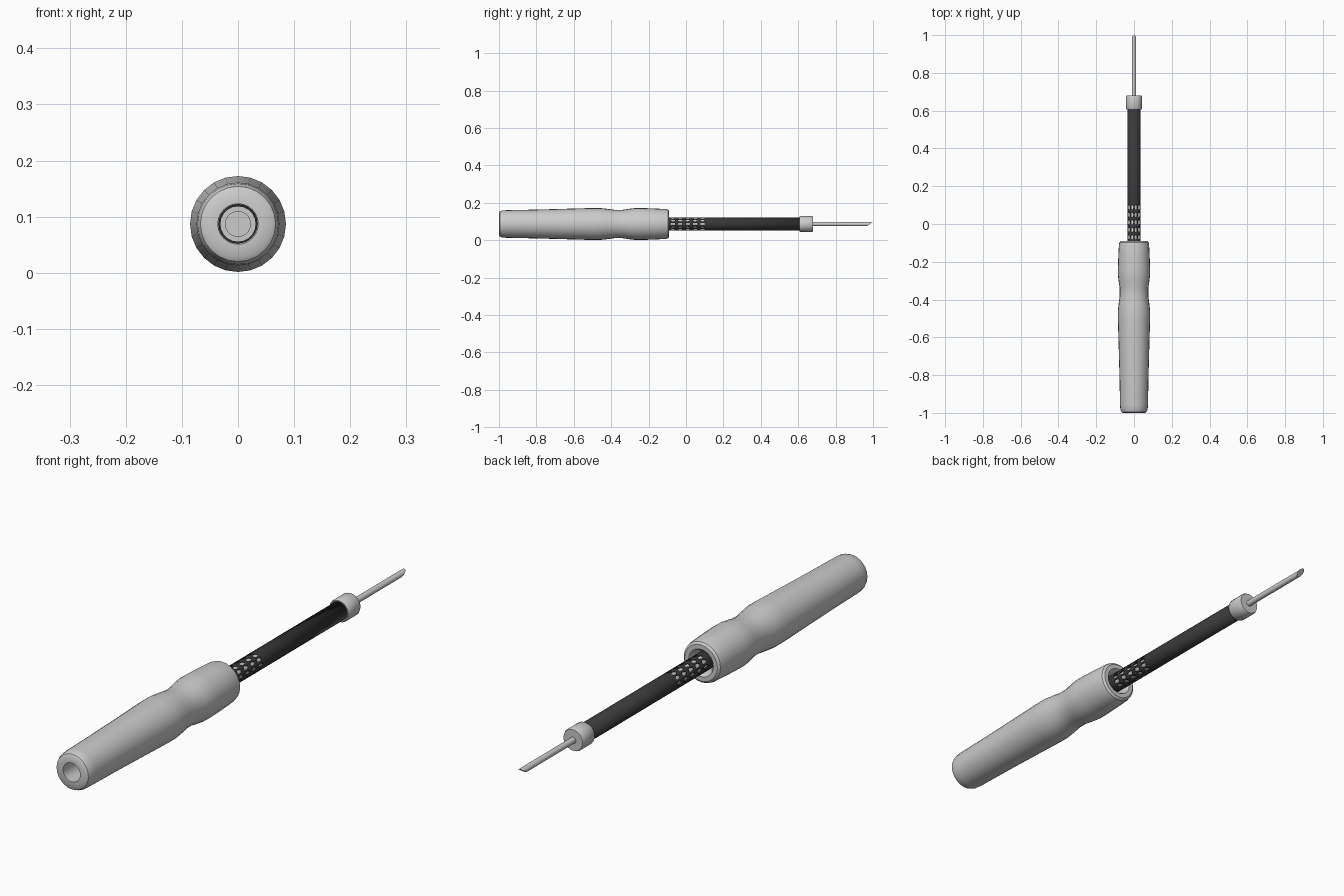
import bpy, bmesh, math

if "Cube" in bpy.data.objects:
    bpy.data.objects.remove(bpy.data.objects["Cube"])

CZ = 0.087   # height of the long axis


def finish(name, bm, mat=None, angle=35):
    bmesh.ops.remove_doubles(bm, verts=bm.verts, dist=1e-5)
    bmesh.ops.recalc_face_normals(bm, faces=bm.faces)
    me = bpy.data.meshes.new(name)
    bm.to_mesh(me)
    bm.free()
    ob = bpy.data.objects.new(name, me)
    bpy.context.collection.objects.link(ob)
    if mat:
        me.materials.append(mat)
    bpy.ops.object.select_all(action='DESELECT')
    bpy.context.view_layer.objects.active = ob
    ob.select_set(True)
    bpy.ops.object.shade_smooth_by_angle(angle=math.radians(angle))
    return ob


def on_axis(y, r, a):
    return (r * math.cos(a), y, CZ + r * math.sin(a))


def lathe(name, profile, n=24, closed=False, shear=None):
    """Revolve (y, radius) points about the long axis."""
    bm = bmesh.new()
    rings = [[bm.verts.new(on_axis(y, r, 2 * math.pi * i / n)) for i in range(n)]
             for y, r in profile]
    pairs = list(zip(rings, rings[1:]))
    if closed:
        pairs.append((rings[-1], rings[0]))
    for a, b in pairs:
        for i in range(n):
            j = (i + 1) % n
            bm.faces.new((a[i], a[j], b[j], b[i]))
    if not closed:
        bm.faces.new(rings[0])
        bm.faces.new(rings[-1])
    if shear:
        for v in rings[-1]:
            v.co.y += (v.co.z - CZ) * shear
    return finish(name, bm)


dark = bpy.data.materials.new("dark_metal")
dark.diffuse_color = (0.04, 0.04, 0.04, 1)
dark.use_nodes = True
dark.node_tree.nodes["Principled BSDF"].inputs["Base Color"].default_value = dark.diffuse_color

# Hollow handle with a waist for the fingers
lathe("handle", [
    (-1.0, 0.036), (-1.0, 0.059), (-0.995, 0.067), (-0.983, 0.072), (-0.96, 0.074),
    (-0.8, 0.077), (-0.62, 0.082), (-0.5, 0.0855), (-0.46, 0.0855), (-0.42, 0.081),
    (-0.38, 0.0755), (-0.34, 0.0755), (-0.305, 0.081), (-0.27, 0.0855), (-0.24, 0.0855),
    (-0.17, 0.083), (-0.11, 0.080), (-0.097, 0.077), (-0.09, 0.069), (-0.09, 0.052),
    (-0.098, 0.046), (-0.12, 0.037)], closed=True)

# Perforated sleeve: ring of cells with round holes, then a plain tube
N, ROWS, R = 10, 5, 0.0345
Y0, Y1 = -0.09, 0.108
STEP = (Y1 - Y0) / ROWS
EDGE = [(1, 0), (1, 1), (0, 1), (-1, 1), (-1, 0), (-1, -1), (0, -1), (1, -1)]
bm = bmesh.new()
for row in range(ROWS):
    for col in range(N):
        def point(u, v):
            return bm.verts.new(on_axis(Y0 + STEP * (row + 0.5 + u / 2), R,
                                        2 * math.pi / N * (col + v / 2)))
        outer = [point(u, v) for u, v in EDGE]
        inner = [point(0.68 * math.cos(k * math.pi / 4), 0.72 * math.sin(k * math.pi / 4))
                 for k in range(8)]
        for k in range(8):
            m = (k + 1) % 8
            bm.faces.new((outer[k], outer[m], inner[m], inner[k]))
for ya, yb in ((-0.16, Y0), (Y1, 0.612)):
    for i in range(2 * N):
        a, b = math.pi / N * i, math.pi / N * (i + 1)
        bm.faces.new([bm.verts.new(on_axis(*p)) for p in
                      ((ya, R, a), (ya, R, b), (yb, R, b), (yb, R, a))])
sleeve = finish("sleeve", bm, dark)
solid = sleeve.modifiers.new("thickness", 'SOLIDIFY')
solid.thickness = 0.003
solid.offset = -1

# Heating core seen through the perforations
lathe("heater_core", [(-0.16, 0.023), (0.62, 0.023)], 20)

# Collar holding the tip
lathe("collar", [(0.606, 0.036), (0.606, 0.040), (0.611, 0.043), (0.673, 0.043),
                 (0.679, 0.040), (0.679, 0.012), (0.64, 0.012), (0.64, 0.034)],
      24, closed=True)

# Tip with slanted end
lathe("tip", [(0.6, 0.0115), (0.983, 0.0115)], 16, shear=1.45)
